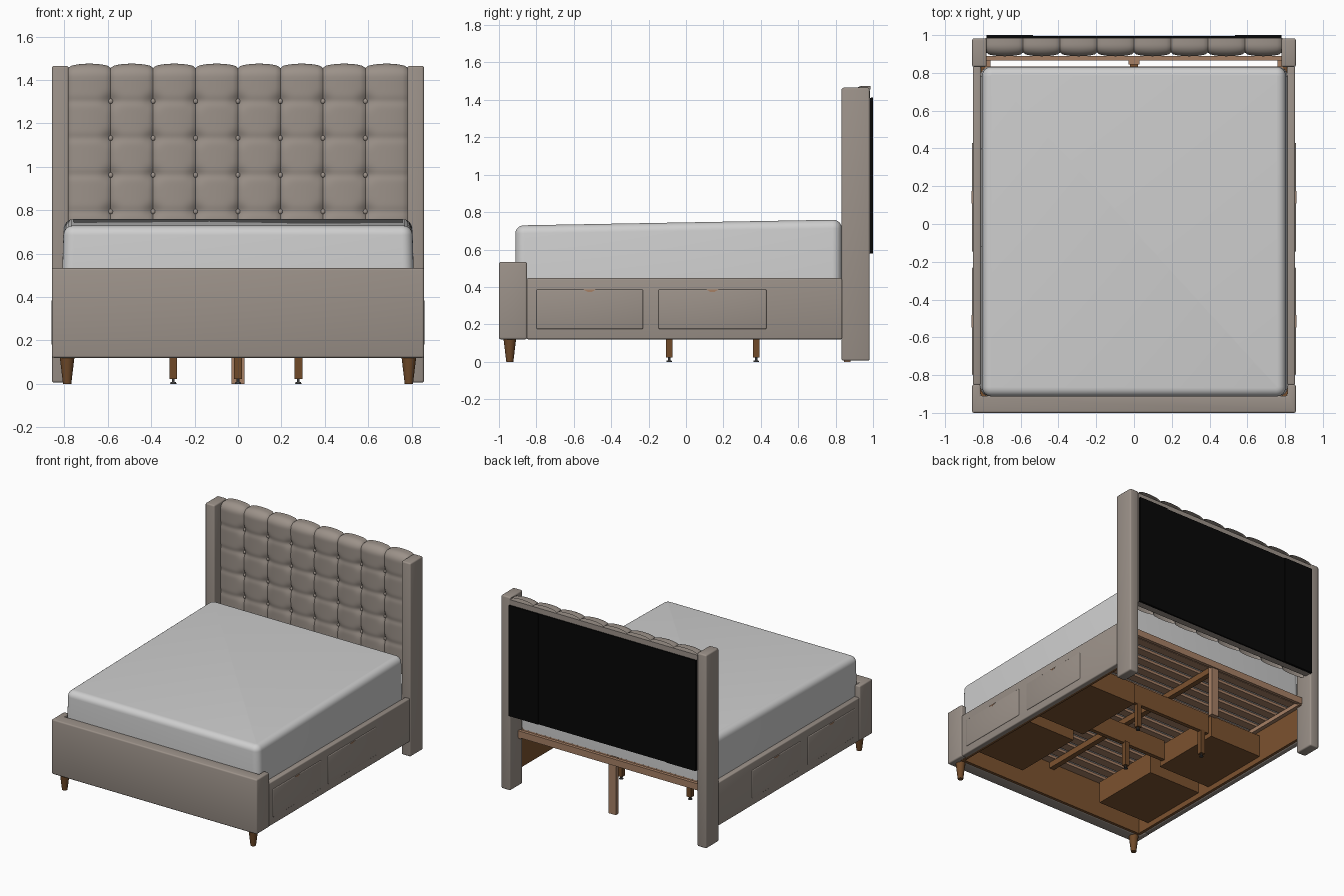
import bpy, bmesh, math

if "Cube" in bpy.data.objects:
    bpy.data.objects.remove(bpy.data.objects["Cube"])


def material(name, rgb):
    m = bpy.data.materials.new(name)
    m.diffuse_color = (*rgb, 1)
    m.use_nodes = True
    m.node_tree.nodes["Principled BSDF"].inputs["Base Color"].default_value = m.diffuse_color
    return m


FABRIC = material("taupe fabric", (0.33, 0.285, 0.25))
LINEN = material("white mattress", (0.62, 0.62, 0.62))
BLACK = material("black backing", (0.002, 0.002, 0.002))
BROWN = material("brown wood", (0.20, 0.085, 0.028))
LEGWOOD = material("leg wood", (0.16, 0.068, 0.022))
PALE = material("pale wood", (0.38, 0.215, 0.13))
METAL = material("dark metal", (0.05, 0.05, 0.05))


def finish(name, bm, mat, bevel=0, segments=3, smooth=True):
    bmesh.ops.recalc_face_normals(bm, faces=bm.faces)
    if bevel:
        bmesh.ops.bevel(bm, geom=list(bm.edges), offset=bevel, segments=segments,
                        profile=0.5, affect='EDGES', clamp_overlap=True)
    me = bpy.data.meshes.new(name)
    bm.to_mesh(me)
    bm.free()
    me.materials.append(mat)
    ob = bpy.data.objects.new(name, me)
    bpy.context.collection.objects.link(ob)
    if smooth:
        bpy.ops.object.select_all(action='DESELECT')
        ob.select_set(True)
        bpy.context.view_layer.objects.active = ob
        bpy.ops.object.shade_smooth_by_angle(angle=math.radians(35))
    return ob


def box(name, x, y, z, mat, bevel=0):
    bm = bmesh.new()
    bmesh.ops.create_cube(bm, size=1)
    for v in bm.verts:
        v.co = [(r[0] + r[1]) / 2 + c * abs(r[1] - r[0]) for r, c in zip((x, y, z), v.co)]
    return finish(name, bm, mat, bevel, smooth=bevel > 0)


def prism(name, pts, vec, mat, bevel=0):
    bm = bmesh.new()
    f = bm.faces.new([bm.verts.new(p) for p in pts])
    r = bmesh.ops.extrude_face_region(bm, geom=[f])
    verts = [g for g in r['geom'] if isinstance(g, bmesh.types.BMVert)]
    bmesh.ops.translate(bm, verts=verts, vec=vec)
    return finish(name, bm, mat, bevel, smooth=bevel > 0)


def cone(name, x, y, z0, z1, r0, r1, mat, sides=24):
    bm = bmesh.new()
    bmesh.ops.create_cone(bm, cap_ends=True, segments=sides, radius1=r0, radius2=r1, depth=z1 - z0)
    bmesh.ops.translate(bm, verts=bm.verts, vec=(x, y, (z0 + z1) / 2))
    return finish(name, bm, mat)


# footboard: U-shaped in plan, wrapping round the front corners
plan = [(-.857, -1), (.857, -1), (.857, -.85), (.812, -.85), (.812, -.91),
        (-.812, -.91), (-.812, -.85), (-.857, -.85)]
prism("footboard", [(x, y, .12) for x, y in plan], (0, 0, .413), FABRIC, .01)
box("footboard_lining", (-.81, .81), (-.912, -.89), (.125, .42), BROWN)

# parts that exist on both sides
for s, side in ((1, "right"), (-1, "left")):
    def sx(a, b):
        return tuple(sorted((s * a, s * b)))

    box(side + "_rail", sx(.81, .853), (-.852, .835), (.12, .447), FABRIC, .008)
    box(side + "_rail_lining", sx(.79, .812), (-.90, .835), (.125, .42), BROWN)
    box(side + "_slat_cleat", sx(.76, .79), (-.89, .885), (.365, .395), PALE)
    box(side + "_headboard_post", sx(.78, .857), (.832, .982), (.006, 1.465), FABRIC, .01)
    cone(side + "_front_leg", s * .787, -.942, 0, .125, .019, .034, LEGWOOD)

    # two drawers: raised front, finger notch and open wooden box
    for i, (y0, y1) in enumerate(((-.80, -.23), (-.147, .43))):
        n = "%s_drawer_%d_" % (side, i + 1)
        ym = (y0 + y1) / 2
        box(n + "front", sx(.84, .858), (y0, y1), (.175, .387), FABRIC, .006)
        prism(n + "notch", [(s * .853, ym + a, b) for a, b in
                            ((-.032, .385), (.032, .385), (.01, .373), (-.01, .373))],
              (s * .006, 0, 0), PALE)
        box(n + "base", sx(.35, .83), (y0 + .01, y1 - .01), (.165, .178), BROWN)
        box(n + "inner_end", sx(.35, .363), (y0 + .01, y1 - .01), (.178, .33), BROWN)
        for j, yy in enumerate((y0 + .01, y1 - .023)):
            box(n + "side_%d" % (j + 1), sx(.363, .83), (yy, yy + .013), (.178, .33), BROWN)

# slats and under-frame
COUNT = 17
for i in range(COUNT):
    y = -.86 + i * 1.66 / (COUNT - 1)
    box("slat_%02d" % (i + 1), (-.79, .79), (y - .033, y + .033), (.395, .415), PALE)
box("head_beam", (-.785, .785), (.865, .89), (.375, .425), PALE)
box("head_support_post", (-.03, .03), (.845, .88), (0, .42), PALE)
box("centre_beam", (-.02, .02), (-.89, .865), (.35, .395), BROWN)
for i, y in enumerate((-.10, .375)):
    box("cross_beam_%d" % (i + 1), (-.35, .35), (y - .015, y + .015), (.20, .35), BROWN)
for i, (x, y) in enumerate(((0, -.09), (-.298, .375), (.278, .375))):
    n = "support_leg_%d" % (i + 1)
    box(n, (x - .018, x + .018), (y - .018, y + .018), (.022, .21), LEGWOOD)
    cone(n + "_stem", x, y, .008, .022, .006, .006, METAL, 12)
    cone(n + "_pad", x, y, 0, .008, .015, .012, METAL, 16)

# mattress: rounded block, slightly tapered, rising towards the headboard
bm = bmesh.new()
bmesh.ops.create_cube(bm, size=1)
bmesh.ops.scale(bm, verts=bm.verts, vec=(1.625, 1.745, .33))
vertical = [e for e in bm.edges if abs(e.verts[0].co.z - e.verts[1].co.z) > .1]
bmesh.ops.bevel(bm, geom=vertical, offset=.05, segments=6, profile=.5, affect='EDGES')
rim = [e for e in bm.edges if all(v.co.z > .1 for v in e.verts)]
bmesh.ops.bevel(bm, geom=rim, offset=.045, segments=6, profile=.5, affect='EDGES')
for v in bm.verts:
    t = v.co.z / .33 + .5
    v.co.x *= 1 - .012 * t
    v.co.y = v.co.y - .04
    v.co.z = .415 + .33 * t + t * .018 * v.co.y
finish("mattress", bm, LINEN)

# tufted headboard: cross-section swept along x and pushed in at seams and buttons
PITCH, ROWS = .193, (1.302, 1.132, .962, .794)
TOP, FRONT, R = 1.455, .908, .04
section = [(FRONT, .58 + i * (TOP - R - .58) / 84, -1, 0) for i in range(84)]
section += [(FRONT + R - R * math.cos(a), TOP - R + R * math.sin(a), -math.cos(a), math.sin(a))
            for a in (math.pi / 2 * i / 8 for i in range(9))]
section += [(FRONT + R + i * .0095, TOP, 0, 1) for i in (1, 2, 3, 4)]


def puff(x, z, ny):
    u = abs(math.sin(math.pi * x / PITCH))
    h = .020 * u ** .45
    if ny < -.5:
        dx = (x / PITCH - round(x / PITCH)) * PITCH
        for r in ROWS:
            h -= .004 * math.exp(-((z - r) / .018) ** 2)
            if abs(x) < .65:
                h -= .012 * math.exp(-(dx * dx + (z - r) ** 2) / .0011)
    return h


bm = bmesh.new()
NX = 128
grid = []
for i in range(NX + 1):
    x = -.78 + 1.56 * i / NX
    x = max(-.772, min(.772, x)) if i in (0, NX) else x * .772 / .78
    col = []
    for y, z, ny, nz in section:
        h = puff(x, z, ny)
        col.append(bm.verts.new((x * .782 / .772, y + ny * h, z + nz * h)))
    grid.append(col)
for a, b in zip(grid, grid[1:]):
    for k in range(len(section) - 1):
        bm.faces.new((a[k], b[k], b[k + 1], a[k + 1]))
finish("tufted_headboard", bm, FABRIC)
box("headboard_core", (-.785, .785), (.93, .985), (.58, 1.45), FABRIC)

# buttons at the seam crossings
for r, z in enumerate(ROWS):
    for c in range(-3, 4):
        bm = bmesh.new()
        bmesh.ops.create_uvsphere(bm, u_segments=14, v_segments=8, radius=.012)
        bmesh.ops.scale(bm, verts=bm.verts, vec=(1, .7, 1))
        bmesh.ops.translate(bm, verts=bm.verts, vec=(c * PITCH * .782 / .772, FRONT + .011, z))
        finish("button_%d_%d" % (r + 1, c + 4), bm, FABRIC)

# black cloth on the back with a thicker flap at each side
box("back_cloth", (-.78, .78), (.982, .994), (.578, 1.41), BLACK)
for s, side in ((1, "right"), (-1, "left")):
    box(side + "_back_flap", sorted((s * .535, s * .78)), (.99, 1.0), (.578, 1.412), BLACK)
